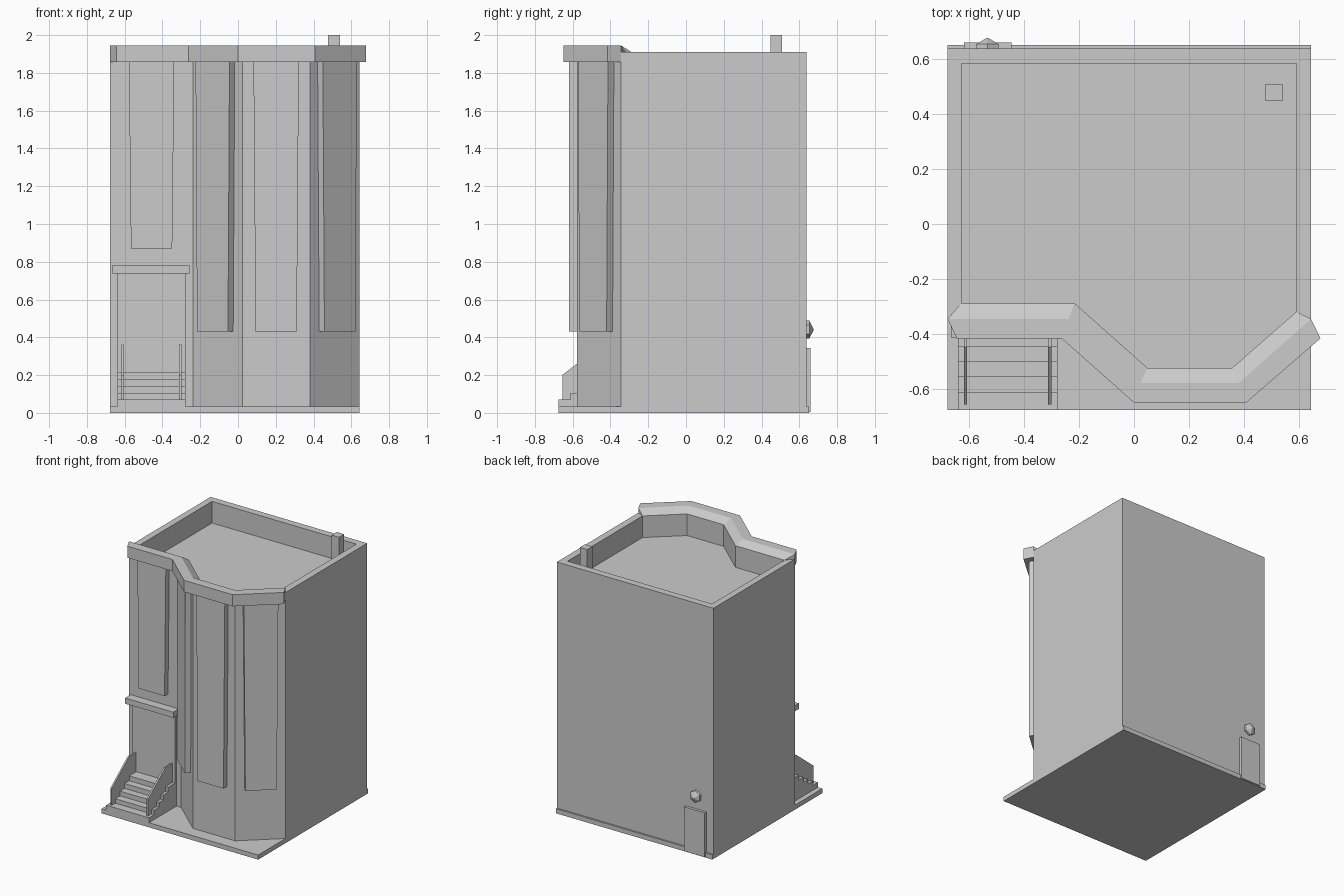
import bpy, bmesh
from math import sin, cos, pi
from mathutils import Vector

if "Cube" in bpy.data.objects:
    bpy.data.objects.remove(bpy.data.objects["Cube"])


def finish(name, bm):
    bmesh.ops.recalc_face_normals(bm, faces=bm.faces)
    mesh = bpy.data.meshes.new(name)
    bm.to_mesh(mesh)
    bm.free()
    ob = bpy.data.objects.new(name, mesh)
    bpy.context.collection.objects.link(ob)
    return ob


def loft(name, rings, cap_start=True):
    """Skin closed rings of equal length and cap the ends."""
    bm = bmesh.new()
    vs = [[bm.verts.new(p) for p in r] for r in rings]
    n = len(rings[0])
    for a, b in zip(vs, vs[1:]):
        for i in range(n):
            j = (i + 1) % n
            bm.faces.new((a[i], a[j], b[j], b[i]))
    if cap_start:
        bm.faces.new(vs[0])
    bm.faces.new(vs[-1])
    return finish(name, bm)


def at(points, z):
    return [(x, y, z) for x, y in points]


def box(name, x0, x1, y0, y1, z0, z1):
    r = [(x0, y0), (x1, y0), (x1, y1), (x0, y1)]
    return loft(name, [at(r, z0), at(r, z1)])


def side_profile(name, x0, x1, yz):
    return loft(name, [[(x, y, z) for y, z in yz] for x in (x0, x1)])


# Facade lines: wall, parapet inner edge and cornice outer edge
wall = [(-0.677, -0.345), (-0.238, -0.345), (0.024, -0.577), (0.38, -0.577), (0.643, -0.345)]
inner = [(-0.627, -0.288), (-0.215, -0.288), (0.048, -0.522), (0.357, -0.522), (0.59, -0.318)]
outer = [(-0.643, -0.415), (-0.263, -0.415), (-0.001, -0.648), (0.408, -0.648), (0.677, -0.415)]

# Main block with sunken roof, standing open-ended on the slab
foot = wall + [(0.643, 0.637), (-0.677, 0.637)]
well = inner + [(0.59, 0.583), (-0.627, 0.583)]
loft("building_body", [at(foot, 0.035), at(foot, 1.91), at(well, 1.91), at(well, 1.745)],
     cap_start=False)

# Ground slab
box("ground_slab", -0.677, 0.643, -0.675, 0.65, 0, 0.035)

# Cornice along the facade, and the slope behind it down to the roof
loft("cornice", [[(*o, 1.857), (*o, 1.946), (*w, 1.946), (*w, 1.857)]
                 for o, w in zip(outer, wall)])
loft("cornice_back_slope", [[(*w, 1.946), (*i, 1.91), (*w, 1.91)]
                            for w, i in zip(wall, inner)])

# Window panel centred on each facade section, slightly wider at the top
for k, (a, b) in enumerate(zip(wall, wall[1:])):
    a, b = Vector((*a, 0)), Vector((*b, 0))
    along = (b - a).normalized()
    out = Vector((along.y, -along.x, 0))
    mid = (a + b) / 2
    rings = []
    for z, half in ((0.871 if k == 0 else 0.431, 0.109), (1.86, 0.12)):
        up = Vector((0, 0, z))
        rings.append([mid + up + along * s * half + out * d
                      for s, d in ((-1, 0), (1, 0), (1, 0.042), (-1, 0.042))])
    loft(f"window_panel_{k + 1}", rings)

# Front entrance and its canopy
box("front_door", -0.639, -0.278, -0.36, -0.345, 0.2, 0.74)
box("door_canopy", -0.664, -0.257, -0.412, -0.345, 0.739, 0.782)

# Stairs as one stepped profile
treads = [(-0.675, 0.072), (-0.612, 0.106), (-0.555, 0.142), (-0.5, 0.179), (-0.444, 0.216)]
steps, low = [], 0.03
for y, z in treads:
    steps += [(y, low), (y, z)]
    low = z
steps += [(-0.345, 0.216), (-0.345, 0.03)]
side_profile("front_steps", -0.639, -0.278, steps)

# Stair side rails: sloped, then level up to the wall
for name, x in (("left", -0.612), ("right", -0.306)):
    side_profile(f"stair_rail_{name}", x - 0.006, x + 0.006,
                 [(-0.655, 0.04), (-0.655, 0.2), (-0.447, 0.362), (-0.345, 0.362), (-0.345, 0.04)])

# Chimney
box("chimney", 0.477, 0.539, 0.447, 0.509, 1.74, 2.0)

# Back door
box("back_door", -0.618, -0.444, 0.637, 0.658, 0.005, 0.343)

# Hexagonal wall lamp with a pointed front
loft("back_lamp", [[(-0.532 + r * sin(i * pi / 3), y, 0.441 + r * cos(i * pi / 3)) for i in range(6)]
                   for y, r in ((0.637, 0.047), (0.653, 0.047), (0.675, 0.004))])
